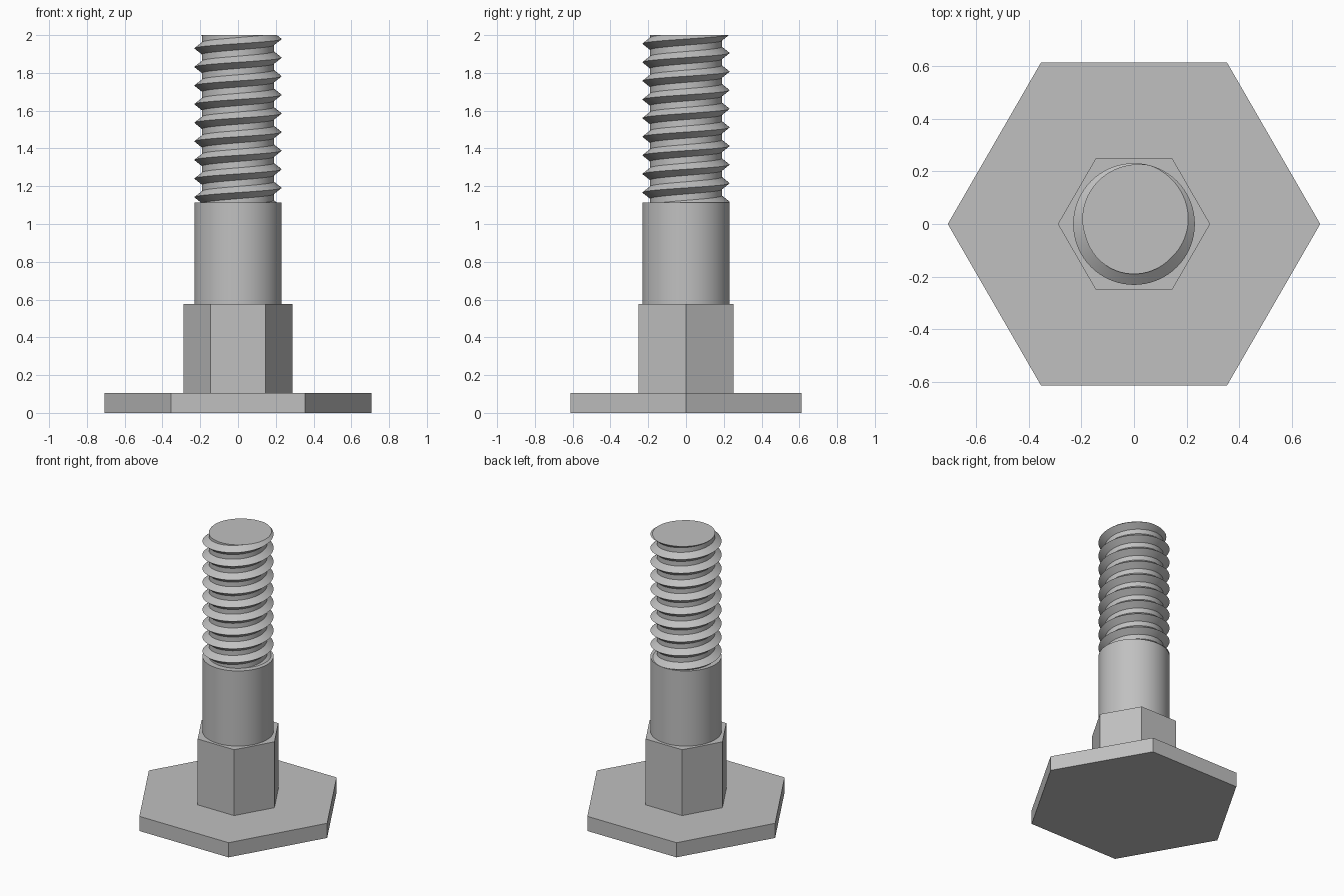
import bpy, bmesh, math

cube = bpy.data.objects.get("Cube")
if cube:
    bpy.data.objects.remove(cube, do_unlink=True)

steel = bpy.data.materials.new("grey steel")
steel.use_nodes = True
grey = (0.53, 0.53, 0.53, 1)
steel.diffuse_color = grey
steel.node_tree.nodes["Principled BSDF"].inputs["Base Color"].default_value = grey


def finish(obj, smooth):
    obj.data.materials.append(steel)
    if smooth:
        bpy.ops.object.select_all(action='DESELECT')
        obj.select_set(True)
        bpy.context.view_layer.objects.active = obj
        bpy.ops.object.shade_smooth_by_angle(angle=math.radians(30))


def prism(name, sides, radius, low, high, smooth=False):
    # Corners of the prism start on the x axis
    bm = bmesh.new()
    ring = [bm.verts.new((radius * math.cos(a), radius * math.sin(a), low))
            for a in (math.tau * i / sides for i in range(sides))]
    base = bm.faces.new(ring)
    top = bmesh.ops.extrude_face_region(bm, geom=[base])["geom"]
    moved = [v for v in top if isinstance(v, bmesh.types.BMVert)]
    bmesh.ops.translate(bm, verts=moved, vec=(0, 0, high - low))
    bmesh.ops.recalc_face_normals(bm, faces=bm.faces)
    add_object(name, bm, smooth)


def add_object(name, bm, smooth):
    mesh = bpy.data.meshes.new(name)
    bm.to_mesh(mesh)
    bm.free()
    obj = bpy.data.objects.new(name, mesh)
    bpy.context.collection.objects.link(obj)
    finish(obj, smooth)


def thread(name, low, high, pitch, crest_z, root, crest, segments=72):
    # One pitch of the profile, as (fraction of pitch from the crest, radius)
    profile = [(0, crest), (0.33, root), (0.67, root)]
    step = len(profile)
    turns = math.ceil((high - low) / pitch) + 4
    start = crest_z - pitch * (turns - 1.5)
    bm = bmesh.new()
    columns = []
    for j in range(segments):
        a = math.tau * j / segments
        columns.append([
            bm.verts.new((r * math.cos(a), r * math.sin(a),
                          start + pitch * (t + f + j / segments)))
            for t in range(turns) for f, r in profile])
    # Each turn joins the first column one pitch higher
    for j in range(segments):
        here = columns[j]
        there = columns[j + 1] if j + 1 < segments else columns[0][step:]
        for k in range(min(len(here), len(there)) - 1):
            bm.faces.new((here[k], there[k], there[k + 1], here[k + 1]))
    # Trim both ends flat and close them
    for z, side in ((high, 1), (low, -1)):
        cut = bmesh.ops.bisect_plane(
            bm, geom=bm.verts[:] + bm.edges[:] + bm.faces[:],
            plane_co=(0, 0, z), plane_no=(0, 0, side), clear_outer=True)
        rim = [e for e in cut["geom_cut"] if isinstance(e, bmesh.types.BMEdge)]
        bmesh.ops.holes_fill(bm, edges=rim, sides=0)
    bmesh.ops.recalc_face_normals(bm, faces=bm.faces)
    add_object(name, bm, True)


# Flat hexagonal foot, hexagonal neck and plain shank
prism("base_plate", 6, 0.707, 0, 0.105)
prism("hex_neck", 6, 0.289, 0.105, 0.577)
prism("shank", 72, 0.231, 0.577, 1.115, smooth=True)

# Right-handed screw thread up to the flat tip
thread("screw_thread", 1.115, 2.0, 0.0985, 1.93, 0.19, 0.231)
